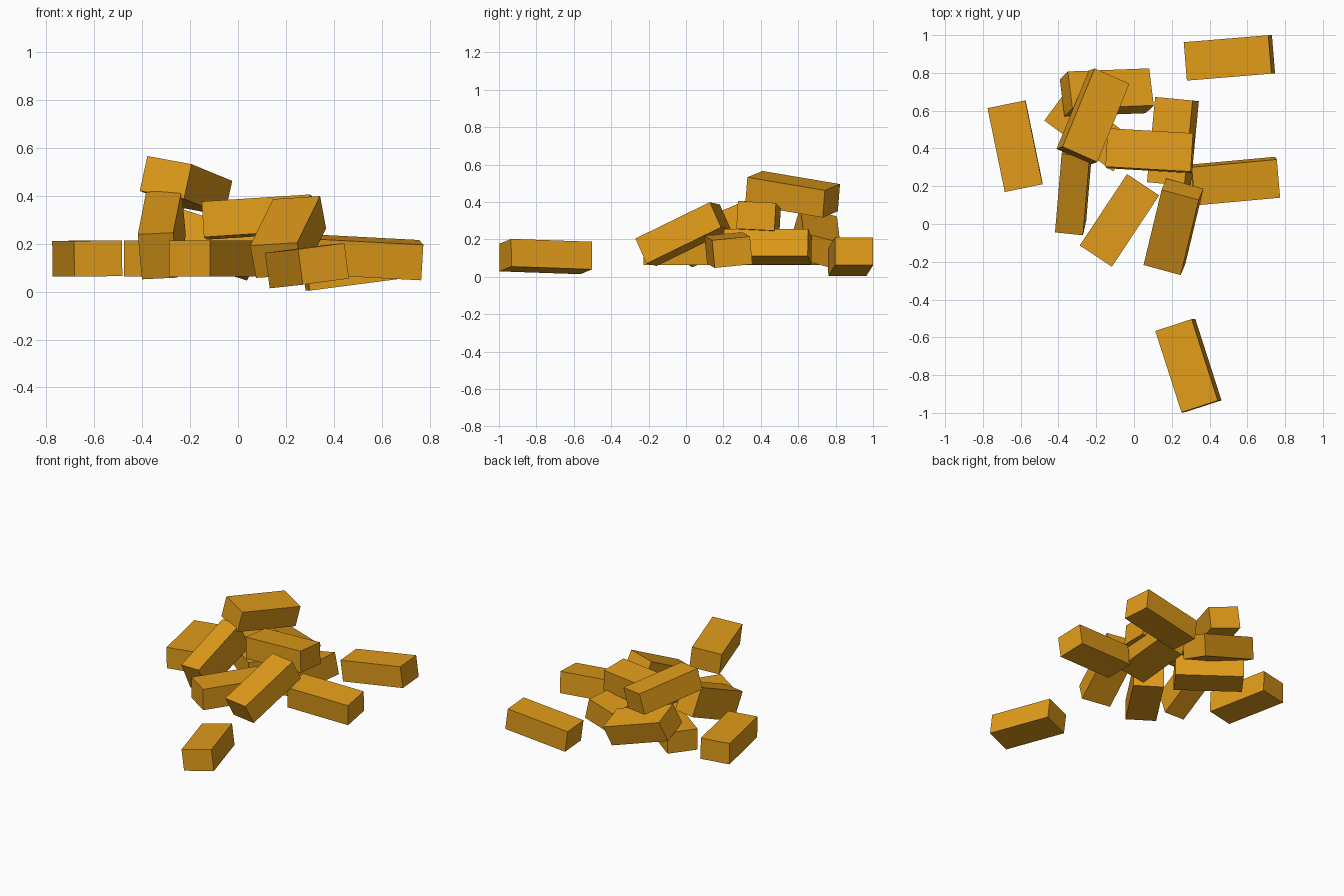
import bpy
from math import radians
from mathutils import Matrix, Euler, Vector

if "Cube" in bpy.data.objects:
    bpy.data.objects.remove(bpy.data.objects["Cube"])

# Shared brick material
mat = bpy.data.materials.new("ochre_brick")
mat.diffuse_color = (0.75, 0.33, 0.01, 1)
mat.use_nodes = True
mat.node_tree.nodes["Principled BSDF"].inputs["Base Color"].default_value = mat.diffuse_color

# Brick proportions: length, width, height
L, W, H = 0.453, 0.204, 0.149


def brick(name, centre, yaw, pitch=0, roll=0, on_edge=False):
    """Box along local x; pitch lifts its far end, roll lifts its left side."""
    bpy.ops.mesh.primitive_cube_add(size=1)
    ob = bpy.context.object
    ob.name = name
    size = (L, H, W) if on_edge else (L, W, H)
    rot = (Matrix.Rotation(radians(yaw), 4, 'Z')
           @ Matrix.Rotation(radians(-pitch), 4, 'Y')
           @ Matrix.Rotation(radians(roll), 4, 'X'))
    ob.data.transform(Matrix.Diagonal((*size, 1)))
    ob.matrix_world = Matrix.Translation(Vector(centre)) @ rot
    ob.data.materials.append(mat)


# Loose bricks scattered around the heap
brick("loose_brick_back", (0.505, 0.88, 0.107), 4.7, 7.4)
brick("loose_brick_left", (-0.629, 0.412, 0.138), 101.6, 0, -0.7)
brick("loose_brick_front", (0.288, -0.75, 0.108), -72.2, 1.9, 7.3)

# Bottom layer of the heap
brick("base_brick_right", (0.535, 0.227, 0.143), 5.2, -3, 5.7)
brick("base_brick_front", (-0.077, 0.019, 0.138), 56.5)
brick("base_brick_left", (-0.232, 0.495, 0.138), -36.5)
brick("base_brick_middle", (0.206, 0.436, 0.161), 84.5, 0, -13)

# Bricks leaning on the others
brick("leaning_brick_front", (0.209, -0.015, 0.228), 76.5, 25.4, -4)
brick("leaning_brick_left", (-0.318, 0.195, 0.237), 85.2, 23, -3, on_edge=True)
brick("leaning_brick_back", (-0.144, 0.697, 0.21), 2.2, -18, -15.5)

# Bricks on top
brick("upper_brick_middle", (0.085, 0.388, 0.311), -3.3, 3.7, -3)
brick("top_brick", (-0.217, 0.57, 0.441), 67.7, -8.9, 9.6)
